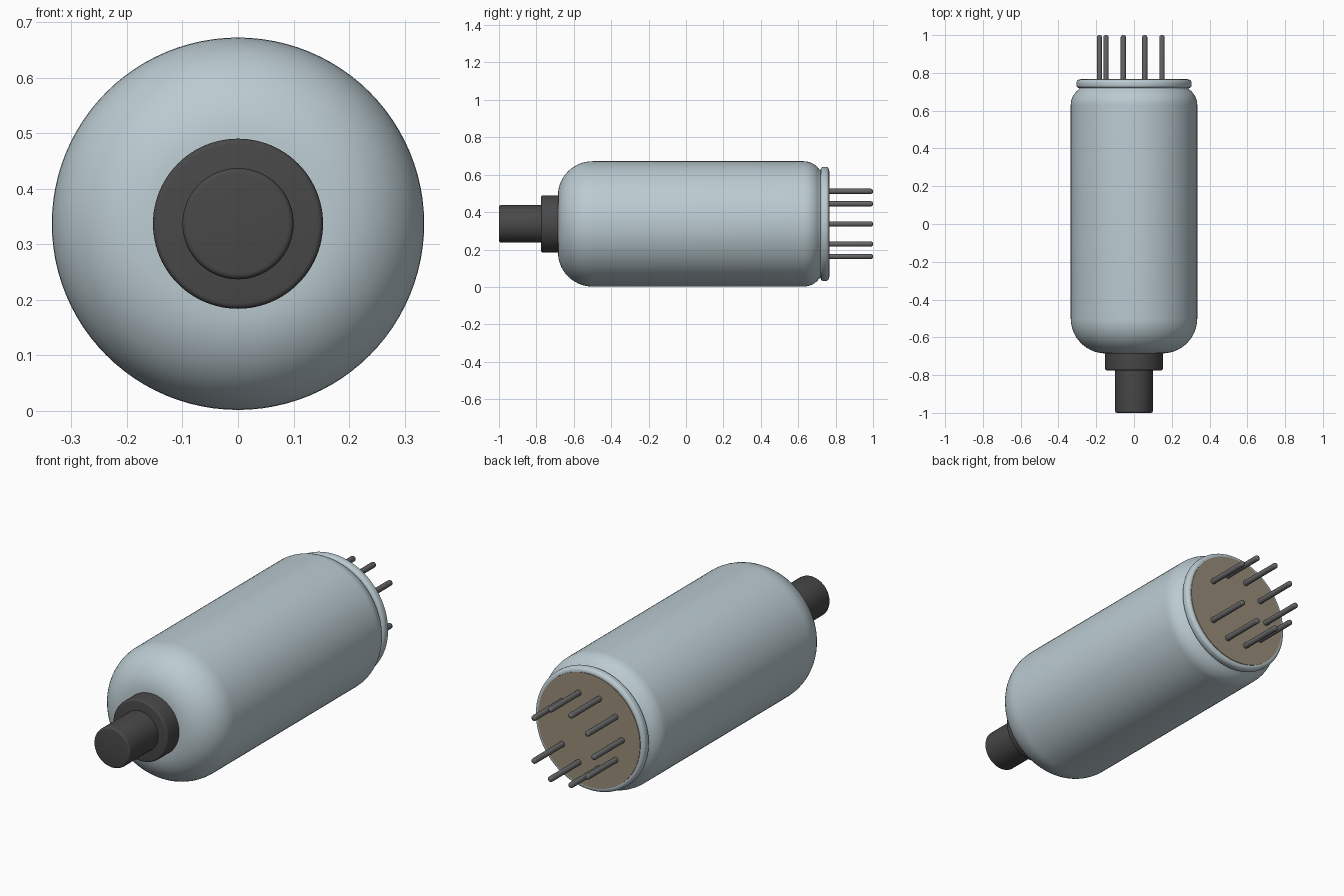
import bpy, bmesh, math
from mathutils import Matrix, Vector

cube = bpy.data.objects.get("Cube")
if cube:
    bpy.data.objects.remove(cube)

AXIS_Z = 0.337  # height of the long axis


def material(name, rgb):
    m = bpy.data.materials.new(name)
    m.use_nodes = True
    m.diffuse_color = (*rgb, 1)
    m.node_tree.nodes["Principled BSDF"].inputs["Base Color"].default_value = (*rgb, 1)
    return m


glass = material("pale blue grey glass", (0.50, 0.60, 0.64))
black = material("dark grey cap", (0.065, 0.065, 0.065))
metal = material("grey pin metal", (0.13, 0.13, 0.135))
tan = material("tan base", (0.32, 0.27, 0.19))


def arc(y, r, radius, start, end, steps):
    """Points (y, radius) on an arc; angle 0 points to +y, 90 points outward."""
    angles = [math.radians(start + (end - start) * i / steps) for i in range(steps + 1)]
    return [(y + radius * math.cos(a), r + radius * math.sin(a)) for a in angles]


def lathe(name, profile, mat, sides=96, x=0.0, z=AXIS_Z):
    """Spin a (y, radius) profile about the y axis through (x, z)."""
    bm = bmesh.new()
    verts = [bm.verts.new((0, y, r)) for y, r in profile]
    edges = [bm.edges.new(pair) for pair in zip(verts, verts[1:])]
    bmesh.ops.spin(bm, geom=verts + edges, cent=(0, 0, 0), axis=(0, 1, 0),
                   angle=math.tau, steps=sides, use_duplicate=False)
    bmesh.ops.remove_doubles(bm, verts=bm.verts, dist=1e-5)
    bmesh.ops.recalc_face_normals(bm, faces=bm.faces)
    me = bpy.data.meshes.new(name)
    bm.to_mesh(me)
    bm.free()
    me.materials.append(mat)
    ob = bpy.data.objects.new(name, me)
    ob.location = (x, 0, z)
    bpy.context.collection.objects.link(ob)
    bpy.ops.object.select_all(action="DESELECT")
    ob.select_set(True)
    bpy.context.view_layer.objects.active = ob
    bpy.ops.object.shade_smooth_by_angle(angle=math.radians(35))
    return ob


# Glass envelope: domed front, straight wall, rounded shoulder at the back
lathe("glass_body",
      [(-0.685, 0)] + arc(-0.50, 0.15, 0.185, 180, 90, 14)
      + arc(0.63, 0.235, 0.10, 90, 35, 8) + [(0.725, 0.285), (0.725, 0)], glass)

# Rounded rim at the back
lathe("base_rim",
      [(0.72, 0)] + arc(0.735, 0.290, 0.015, 180, 90, 5)
      + arc(0.747, 0.287, 0.018, 90, 0, 6) + [(0.765, 0)], glass)

# Tan plate closing the back
lathe("base_plate", [(0.76, 0), (0.76, 0.283), (0.768, 0.283), (0.768, 0)], tan)

# Dark cap on the front: wide collar and narrow stud
lathe("cap_collar",
      [(-0.775, 0)] + arc(-0.765, 0.143, 0.010, 180, 90, 4)
      + [(-0.66, 0.153), (-0.66, 0)], black)
lathe("cap_stud",
      [(-1.0, 0)] + arc(-0.99, 0.090, 0.010, 180, 90, 4)
      + [(-0.77, 0.100), (-0.77, 0)], black)

# Nine pins on a ring of ten places, with the +x place left empty
for i in range(1, 10):
    a = math.tau * i / 10
    lathe(f"pin_{i}",
          [(0.75, 0), (0.75, 0.014)] + arc(0.988, 0.002, 0.012, 90, 0, 4) + [(1.0, 0)],
          metal, 16, 0.183 * math.cos(a), AXIS_Z + 0.183 * math.sin(a))

for ob in bpy.context.collection.objects:
    ob.select_set(False)
